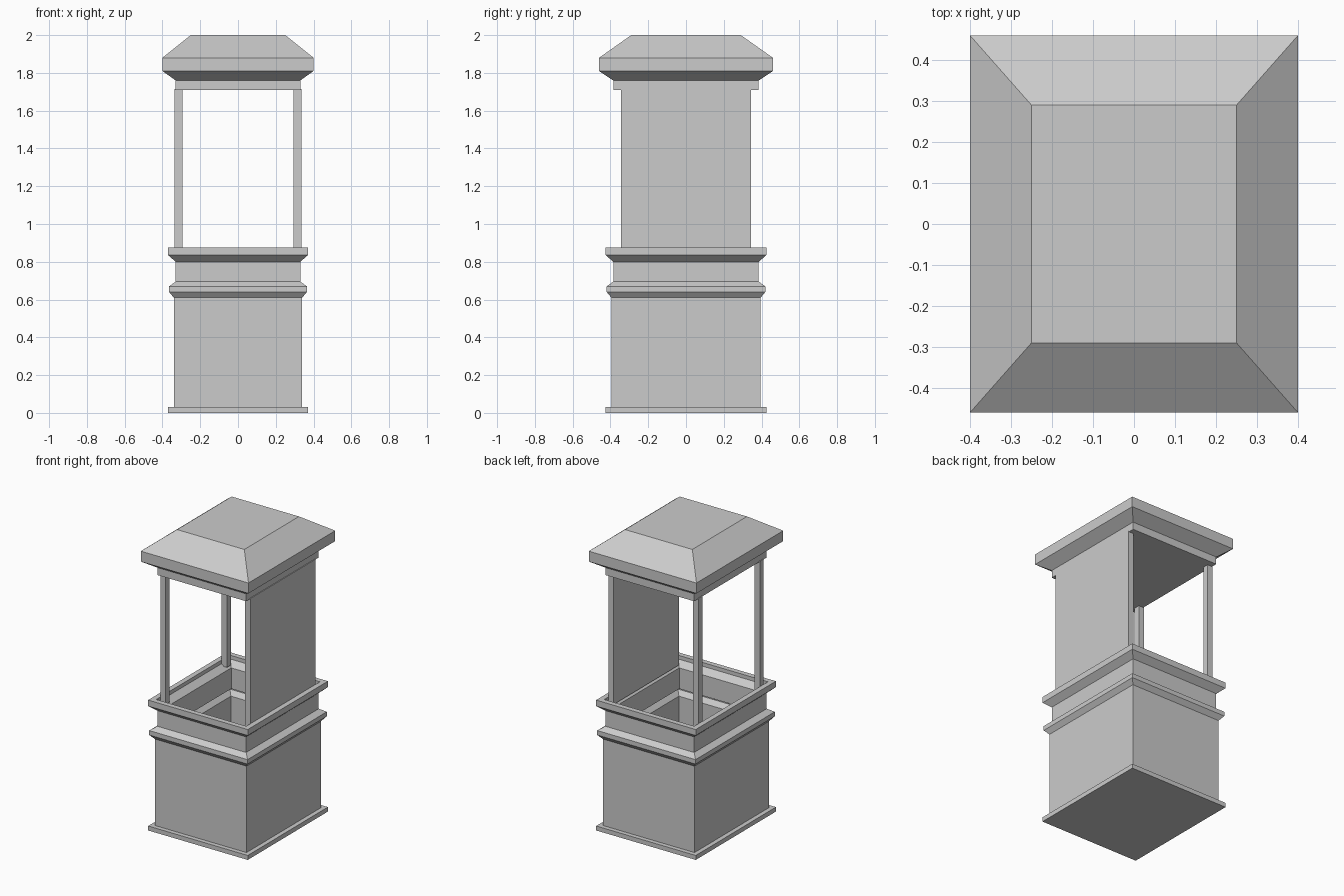
import bpy, bmesh

if "Cube" in bpy.data.objects:
    bpy.data.objects.remove(bpy.data.objects["Cube"])

def stacked(name, rings):
    """Closed solid lofted through rectangular rings (half_x, half_y, z)."""
    bm = bmesh.new()
    loops = [[bm.verts.new((sx * hx, sy * hy, z))
              for sx, sy in ((-1, -1), (1, -1), (1, 1), (-1, 1))]
             for hx, hy, z in rings]
    bm.faces.new(loops[0])
    bm.faces.new(loops[-1])
    for a, b in zip(loops, loops[1:]):
        for i in range(4):
            j = (i + 1) % 4
            bm.faces.new((a[i], a[j], b[j], b[i]))
    bmesh.ops.recalc_face_normals(bm, faces=bm.faces)
    me = bpy.data.meshes.new(name)
    bm.to_mesh(me)
    bm.free()
    ob = bpy.data.objects.new(name, me)
    bpy.context.collection.objects.link(ob)
    return ob

def upright(name, x, y, half_y):
    ob = stacked(name, [(0.02, half_y, 0.835), (0.02, half_y, 1.715)])
    ob.location = (x, y, 0)
    return ob

# Hollow pedestal: outside profile going up, then inside profile going down
outer = [(0.37, 0), (0.37, 0.03), (0.34, 0.03), (0.34, 0.61), (0.365, 0.64),
         (0.365, 0.67), (0.33, 0.695), (0.33, 0.80), (0.37, 0.835), (0.37, 0.875)]
inner = [(0.335, 0.875), (0.335, 0.85), (0.295, 0.815), (0.295, 0.675),
         (0.33, 0.655), (0.33, 0.65), (0.303, 0.62), (0.303, 0.035)]
stacked("pedestal_box", [(h, h + 0.055, z) for h, z in outer + inner])

# Solid right side panel and the two posts on the open left side
upright("right_panel", 0.315, 0, 0.345)
for label, s in (("front", -1), ("back", 1)):
    upright(label + "_left_post", -0.315, s * 0.325, 0.02)

# Canopy roof with flared cornice and truncated hip
stacked("roof", [(0.33, 0.385, 1.71), (0.33, 0.385, 1.76), (0.40, 0.46, 1.81),
                 (0.40, 0.46, 1.88), (0.25, 0.29, 2.0)])
